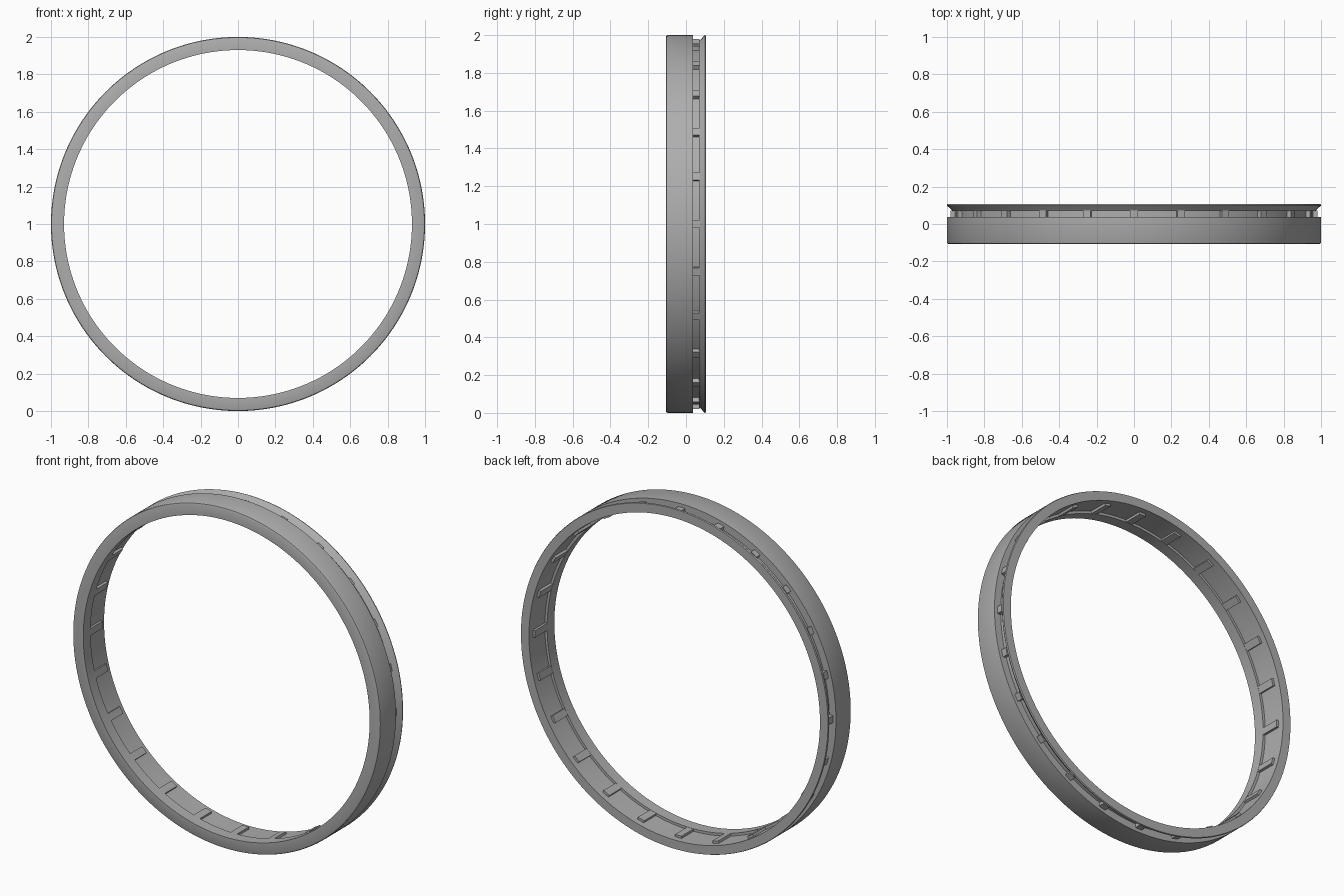
import bpy, bmesh, math
from mathutils import Matrix, Vector

cube = bpy.data.objects.get("Cube")
if cube:
    bpy.data.objects.remove(cube)

SEGMENTS = 192
RIBS = 24
CENTRE = Vector((0, 0, 1))

grey = bpy.data.materials.new("metal grey")
grey.use_nodes = True
colour = (0.42, 0.42, 0.42, 1)
grey.diffuse_color = colour
grey.node_tree.nodes["Principled BSDF"].inputs["Base Color"].default_value = colour


def finish(name, bm, angle):
    bmesh.ops.recalc_face_normals(bm, faces=bm.faces)
    mesh = bpy.data.meshes.new(name)
    bm.to_mesh(mesh)
    bm.free()
    mesh.materials.append(grey)
    obj = bpy.data.objects.new(name, mesh)
    obj.location = CENTRE
    bpy.context.collection.objects.link(obj)
    bpy.ops.object.select_all(action='DESELECT')
    obj.select_set(True)
    bpy.context.view_layer.objects.active = obj
    bpy.ops.object.shade_smooth_by_angle(angle=math.radians(angle))
    return obj


def lathe(name, profile):
    """Spin a closed (radius, depth) profile about the y axis."""
    bm = bmesh.new()
    rings = []
    for i in range(SEGMENTS):
        a = math.tau * i / SEGMENTS
        rings.append([bm.verts.new((r * math.cos(a), y, r * math.sin(a))) for r, y in profile])
    n = len(profile)
    for i, ring in enumerate(rings):
        nxt = rings[(i + 1) % SEGMENTS]
        for j in range(n):
            k = (j + 1) % n
            bm.faces.new((ring[j], ring[k], nxt[k], nxt[j]))
    return finish(name, bm, 30)


# Ring: front lip, wide outer band, groove and flared back flange
lathe("ring_body", [
    (0.93, -0.107), (0.99, -0.107), (0.997, -0.104), (1.0, -0.097),
    (1.0, 0.037), (0.957, 0.037), (0.957, 0.07), (0.972, 0.07),
    (0.978, 0.08), (0.997, 0.095), (1.0, 0.1), (0.997, 0.107),
    (0.945, 0.107), (0.945, -0.04), (0.93, -0.04),
])

# Cross ribs, showing inside the ring and in the outer groove
bm = bmesh.new()
size = Matrix.Diagonal((0.049, 0.115, 0.042, 1))
for i in range(RIBS):
    turn = Matrix.Rotation(math.tau * i / RIBS, 4, 'Y')
    place = Matrix.Translation((0.9555, 0.0145, 0))
    bmesh.ops.create_cube(bm, size=1, matrix=turn @ place @ size)
finish("cross_ribs", bm, 30)
